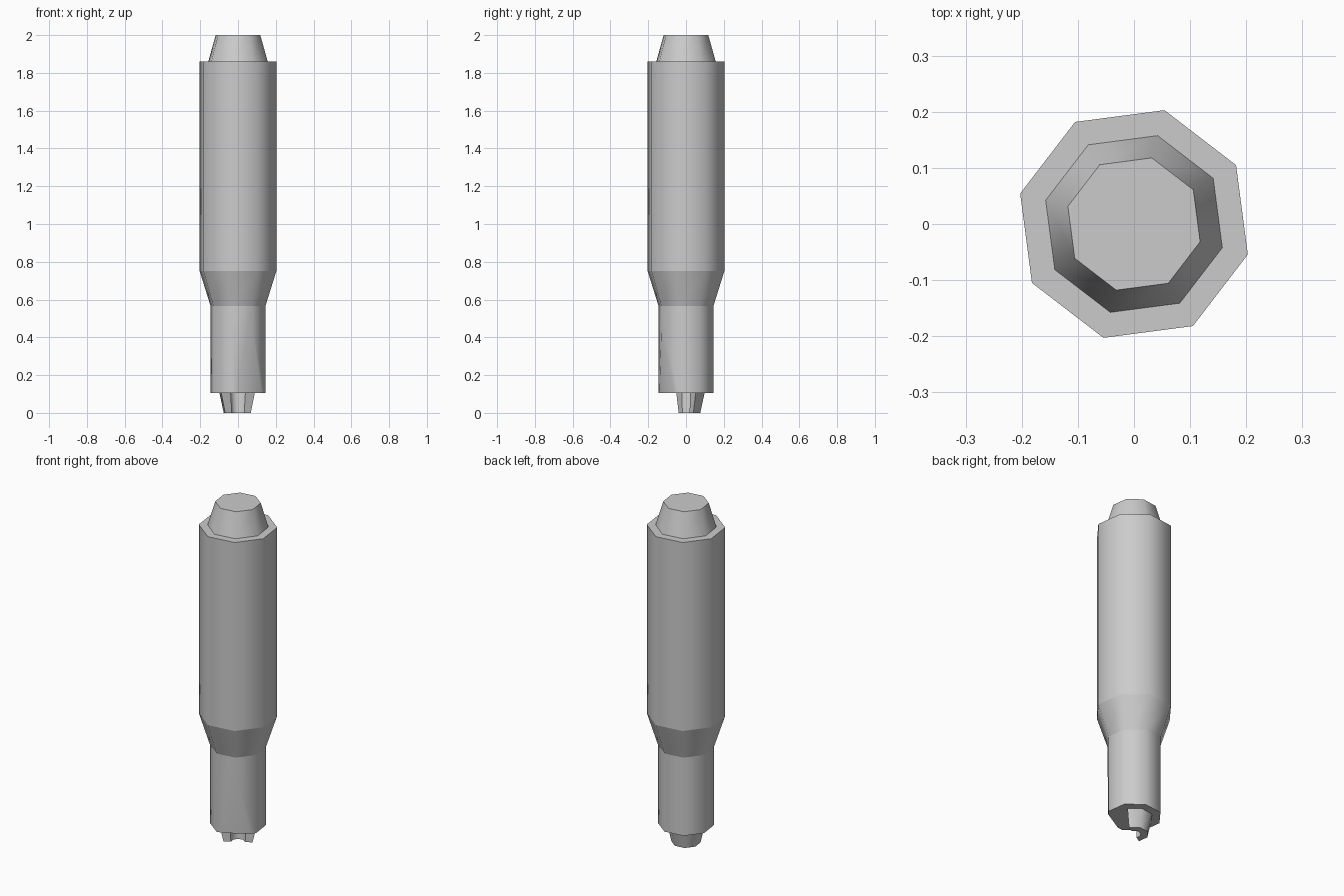
import bpy, bmesh, math
from mathutils import Vector

if "Cube" in bpy.data.objects:
    bpy.data.objects.remove(bpy.data.objects["Cube"])

OFFSET = math.radians(30)          # corner angle of every octagon
FRONT = Vector((0.5, -math.sqrt(0.75), 0))  # direction the groove faces


def finish(name, bm):
    bmesh.ops.recalc_face_normals(bm, faces=bm.faces)
    mesh = bpy.data.meshes.new(name)
    bm.to_mesh(mesh)
    bm.free()
    ob = bpy.data.objects.new(name, mesh)
    bpy.context.collection.objects.link(ob)
    bpy.ops.object.select_all(action='DESELECT')
    ob.select_set(True)
    bpy.context.view_layer.objects.active = ob
    bpy.ops.object.shade_smooth_by_angle(angle=math.radians(50))
    return ob


def arc(bm, r, z, count=8):
    return [bm.verts.new((r * math.cos(OFFSET + i * math.pi / 4),
                          r * math.sin(OFFSET + i * math.pi / 4), z))
            for i in range(count)]


def loft(bm, low, high):
    n = len(low)
    for i in range(n):
        j = (i + 1) % n
        bm.faces.new((low[i], low[j], high[j], high[i]))


def octagon_part(r0, z0, r1, z1):
    bm = bmesh.new()
    low, high = arc(bm, r0, z0), arc(bm, r1, z1)
    loft(bm, low, high)
    bm.faces.new(low[::-1])
    bm.faces.new(high)
    return bm


# Main handle, tapered end button and neck
finish("end_button", octagon_part(0.163, 1.86, 0.122, 2.0))
finish("handle", octagon_part(0.21, 0.75, 0.21, 1.86))
finish("neck_taper", octagon_part(0.15, 0.565, 0.21, 0.75))

# Lower barrel with a slanted flat cut through its front corner
bm = octagon_part(0.15, 0.105, 0.15, 0.565)
cut = bmesh.ops.bisect_plane(
    bm, geom=bm.verts[:] + bm.edges[:] + bm.faces[:],
    plane_co=FRONT * 0.15 + Vector((0, 0, 0.46)),
    plane_no=FRONT * 0.355 + Vector((0, 0, -0.031)), clear_outer=True)
bmesh.ops.holes_fill(bm, edges=[e for e in bm.edges if e.is_boundary])
finish("barrel", bm)

# Half-octagon hollow tip, open to the front
bm = bmesh.new()
low = arc(bm, 0.078, 0.0, 5) + arc(bm, 0.038, 0.0, 5)[::-1]
high = arc(bm, 0.102, 0.105, 5) + arc(bm, 0.045, 0.105, 5)[::-1]
loft(bm, low, high)
for ring in (low, high):
    for i in range(4):
        bm.faces.new((ring[i], ring[i + 1], ring[8 - i], ring[9 - i]))
finish("tip", bm)
